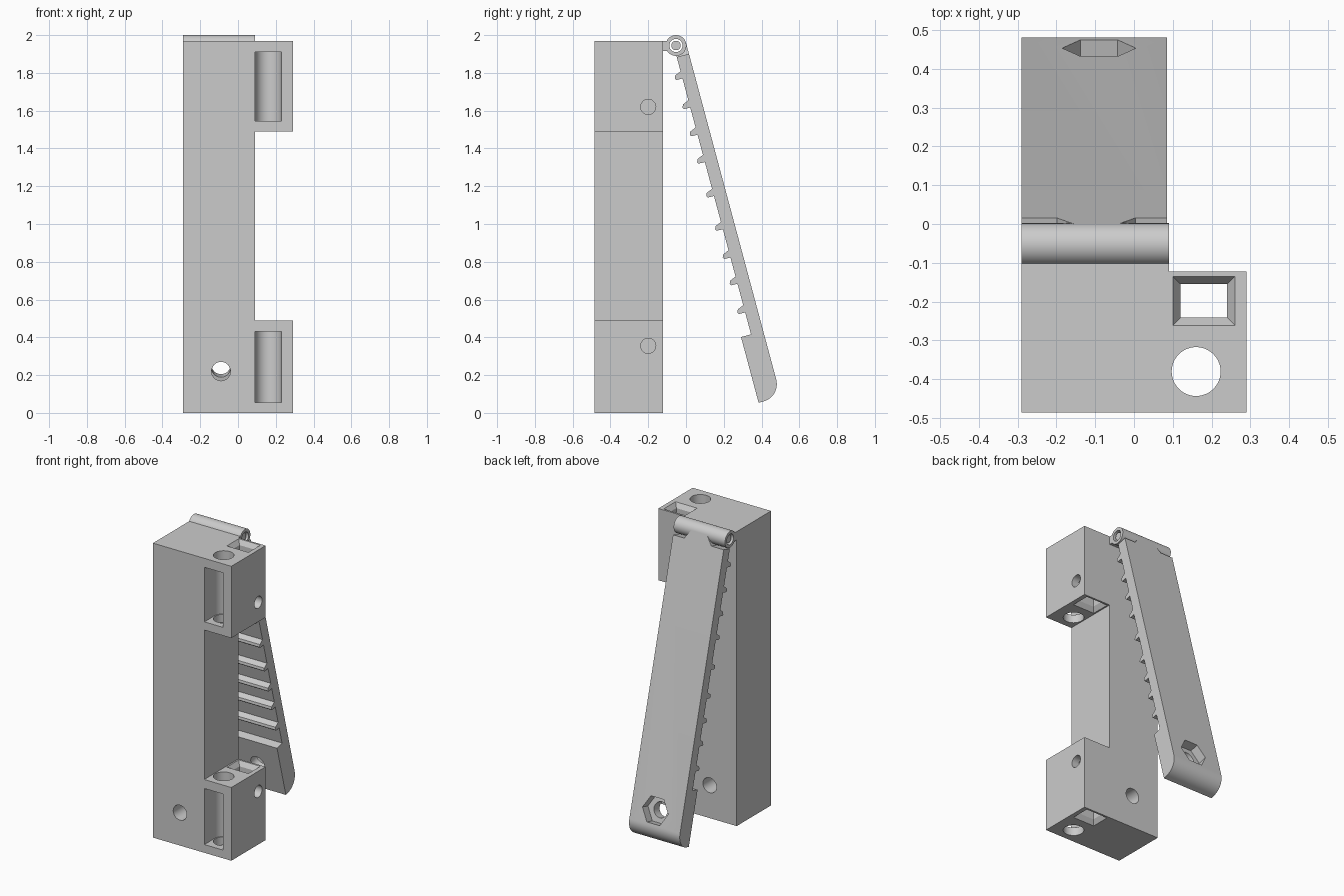
import bpy, bmesh, math
from mathutils import Vector

if "Cube" in bpy.data.objects:
    bpy.data.objects.remove(bpy.data.objects["Cube"], do_unlink=True)

grey = bpy.data.materials.new("plain grey")
grey.use_nodes = True
grey.diffuse_color = (0.6, 0.6, 0.6, 1)
grey.node_tree.nodes["Principled BSDF"].inputs["Base Color"].default_value = (0.6, 0.6, 0.6, 1)

LEFT, RIGHT, EDGE = -0.29, 0.29, 0.09       # EDGE: inner side of the two side blocks
FRONT, BACK, TOP = -0.485, -0.122, 1.97
BLOCKS = [(0, 0.49), (1.49, TOP)]           # height ranges of the side blocks
HINGE_Y, HINGE_Z = -0.053, 1.945
TILT = math.radians(15)


def loft(name, loops):
    """Closed solid through a list of equal-length point loops."""
    bm = bmesh.new()
    rings = [[bm.verts.new(p) for p in loop] for loop in loops]
    n = len(rings[0])
    for a, b in zip(rings, rings[1:]):
        for i in range(n):
            j = (i + 1) % n
            bm.faces.new((a[i], a[j], b[j], b[i]))
    bm.faces.new(rings[0])
    bm.faces.new(rings[-1])
    bmesh.ops.recalc_face_normals(bm, faces=bm.faces)
    mesh = bpy.data.meshes.new(name)
    bm.to_mesh(mesh)
    bm.free()
    mesh.materials.append(grey)
    ob = bpy.data.objects.new(name, mesh)
    bpy.context.collection.objects.link(ob)
    return ob


def prism(name, points, place, w0, w1):
    return loft(name, [[place(u, v, w) for u, v in points] for w in (w0, w1)])


def along_x(y, z, x): return Vector((x, y, z))
def along_y(x, z, y): return Vector((x, y, z))
def along_z(x, y, z): return Vector((x, y, z))


def on_arm(d, n, x):
    """d runs down the arm from the hinge, n points outward."""
    return Vector((x, HINGE_Y + d * math.sin(TILT) + n * math.cos(TILT),
                   HINGE_Z - d * math.cos(TILT) + n * math.sin(TILT)))


def through_arm(x, d, n): return on_arm(d, n, x)


def arc(cx, cy, r, start, end, steps):
    return [(cx + r * math.cos(math.radians(start + (end - start) * i / steps)),
             cy + r * math.sin(math.radians(start + (end - start) * i / steps)))
            for i in range(steps + 1)]


def circle(cx, cy, r, sides=48):
    return arc(cx, cy, r, 0, 360, sides)[:-1]


def rect(x0, y0, x1, y1):
    return [(x0, y0), (x1, y0), (x1, y1), (x0, y1)]


def cut(target, cutter):
    """Subtract the cutter and remove it."""
    mod = target.modifiers.new("cut", "BOOLEAN")
    mod.operation, mod.solver, mod.object = "DIFFERENCE", "EXACT", cutter
    dg = bpy.context.evaluated_depsgraph_get()
    dg.update()
    new_mesh = bpy.data.meshes.new_from_object(target.evaluated_get(dg))
    target.modifiers.clear()
    target.data = new_mesh
    bpy.data.objects.remove(cutter, do_unlink=True)


# Body: upright column with two side blocks
low, high = BLOCKS[0][1], BLOCKS[1][0]
body = prism("body", [(LEFT, 0), (RIGHT, 0), (RIGHT, low), (EDGE, low), (EDGE, high),
                      (RIGHT, high), (RIGHT, TOP), (LEFT, TOP)], along_y, FRONT, BACK)

# Bolt hole through the column
cut(body, prism("bolt_cutter", circle(-0.09, 0.22, 0.05), along_y, FRONT - 0.1, BACK + 0.1))

PX, PY = 0.18, -0.198                       # centre of the square shafts
RX, RY = 0.16, -0.38                        # centre of the round shafts
for z0, z1 in BLOCKS:
    # round shaft and the round-backed slot opening to the front
    cut(body, prism("shaft_cutter", circle(RX, RY, 0.063), along_z, z0 - 0.1, z1 + 0.1))
    slot = [(RX - 0.069, FRONT - 0.1), (RX + 0.069, FRONT - 0.1)] + arc(RX, RY, 0.069, 0, 180, 24)
    cut(body, prism("slot_cutter", slot, along_z, z0 + 0.055, z1 - 0.06))
    # square shaft with flared mouths
    loops = []
    for z, grow in ((z0 - 0.003, 0.022), (z0 + 0.03, 0), (z1 - 0.03, 0), (z1 + 0.003, 0.022)):
        hx, hy = 0.06 + grow, 0.043 + grow
        loops.append([along_z(x, y, z) for x, y in rect(PX - hx, PY - hy, PX + hx, PY + hy)])
    cut(body, loft("square_cutter", loops))
# cross holes into the square shafts
for z in (0.355, 1.62):
    cut(body, prism("cross_cutter", circle(-0.2, z, 0.04, 32), along_x, PX, RIGHT + 0.1))

# Hinge: tab, barrel and pin
tab = prism("hinge_tab", rect(BACK - 0.01, 1.915, HINGE_Y - 0.042, TOP), along_x, LEFT, EDGE)
barrel = prism("hinge_barrel", circle(HINGE_Y, HINGE_Z, 0.055), along_x, LEFT, EDGE)
cut(barrel, prism("bore_cutter", circle(HINGE_Y, HINGE_Z, 0.035), along_x, LEFT - 0.1, EDGE + 0.1))
pin = prism("hinge_pin", circle(HINGE_Y, HINGE_Z, 0.025, 32), along_x, LEFT + 0.01, EDGE - 0.01)

# Swinging arm: thin plate with ridges, thick rounded foot
OUT, IN, FOOT, END = 0.055, -0.012, -0.067, 1.94
profile = [(0.06, OUT)]
profile += [(END - 0.095 + a, n) for n, a in arc(OUT - 0.095, 0, 0.095, 0, 90, 12)]
profile += [(END, FOOT), (1.58, FOOT), (1.58, IN)]
for d in (1.442, 1.285, 1.141, 0.986, 0.804, 0.618, 0.468, 0.319, 0.16):
    profile += [(d + 0.018, IN), (d + 0.017, -0.046), (d + 0.008, -0.052),
                (d - 0.008, -0.045), (d - 0.022, IN)]
profile.append((0.06, IN))
arm = prism("arm", profile, on_arm, LEFT, EDGE - 0.005)
cut(arm, prism("arm_hole_cutter", circle(-0.09, 1.75, 0.05), through_arm, FOOT - 0.1, OUT + 0.1))
cut(arm, prism("nut_cutter", circle(-0.09, 1.75, 0.095, 6), through_arm, OUT - 0.06, OUT + 0.1))

# Tapered neck joining the arm to the hinge
neck = prism("arm_neck", [(-0.2, 0.062), (-0.155, 0), (-0.04, 0), (0.005, 0.062)],
             through_arm, 0.036, OUT)
neck_base = prism("arm_neck_base", [(-0.2, 0.062), (-0.175, 0.04), (-0.02, 0.04), (0.005, 0.062)],
                  through_arm, IN, 0.036)

# Smooth round surfaces, keep edges sharp
for ob in (body, tab, barrel, pin, arm, neck, neck_base):
    bpy.ops.object.select_all(action="DESELECT")
    ob.select_set(True)
    bpy.context.view_layer.objects.active = ob
    bpy.ops.object.shade_smooth_by_angle(angle=math.radians(25))
